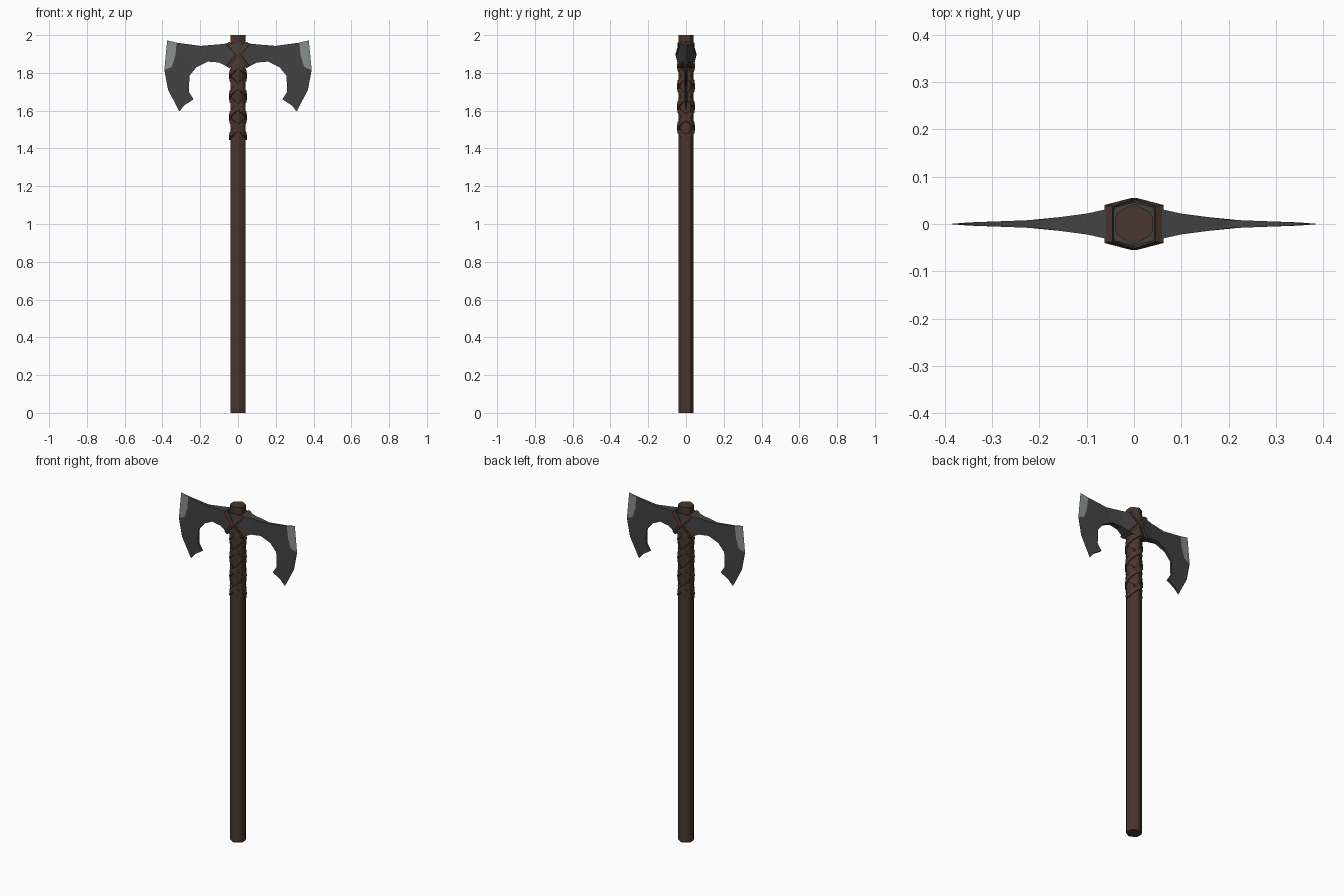
import bpy, bmesh, math
from mathutils import Vector

if "Cube" in bpy.data.objects:
    bpy.data.objects.remove(bpy.data.objects["Cube"])


def material(name, rgb):
    m = bpy.data.materials.new(name)
    m.diffuse_color = (*rgb, 1)
    m.use_nodes = True
    m.node_tree.nodes["Principled BSDF"].inputs["Base Color"].default_value = m.diffuse_color
    return m


WOOD = material("dark wood", (0.066, 0.037, 0.028))
LEATHER = material("brown leather", (0.074, 0.038, 0.026))
IRON = material("dark iron", (0.055, 0.055, 0.055))
STEEL = material("sharpened steel", (0.25, 0.28, 0.26))


def make_object(name, bm, *mats):
    bmesh.ops.recalc_face_normals(bm, faces=bm.faces)
    me = bpy.data.meshes.new(name)
    bm.to_mesh(me)
    bm.free()
    for m in mats:
        me.materials.append(m)
    ob = bpy.data.objects.new(name, me)
    bpy.context.collection.objects.link(ob)
    return ob


def ribbon(bm, pts, normals, width, thick, closed=False):
    """Sweep a flat rectangular strap along a path."""
    n = len(pts)
    rings = []
    for i, (p, nr) in enumerate(zip(pts, normals)):
        a = pts[(i - 1) % n] if closed else pts[max(i - 1, 0)]
        b = pts[(i + 1) % n] if closed else pts[min(i + 1, n - 1)]
        side = (b - a).cross(nr).normalized() * width / 2
        out = nr.normalized() * thick / 2
        rings.append([bm.verts.new(p + side * s + out * o)
                      for s, o in ((-1, -1), (1, -1), (1, 1), (-1, 1))])
    for i in range(n if closed else n - 1):
        r, q = rings[i], rings[(i + 1) % n]
        for k in range(4):
            bm.faces.new((r[k], r[(k + 1) % 4], q[(k + 1) % 4], q[k]))
    if not closed:
        bm.faces.new(rings[0])
        bm.faces.new(rings[-1])


# Six-sided shaft with softened corners
bm = bmesh.new()
bmesh.ops.create_cone(bm, cap_ends=True, segments=6, radius1=0.044, radius2=0.044, depth=2)
upright = [e for e in bm.edges if abs(e.verts[0].co.z - e.verts[1].co.z) > 1]
bmesh.ops.bevel(bm, geom=upright, offset=0.006, segments=1, affect='EDGES')
xmax = max(v.co.x for v in bm.verts)
ymax = max(v.co.y for v in bm.verts)
for v in bm.verts:
    v.co.x *= 0.039 / xmax
    v.co.y *= 0.041 / ymax
    v.co.z += 1
make_object("shaft", bm, WOOD)

# Double blade: half profile as (x, z) points, thickness falls off with x
P = [(0, 1.96), (.05, 1.957), (.1, 1.951), (.2, 1.943), (.325, 1.96), (.375, 1.972),
     (.39, 1.815), (.37, 1.71), (.31, 1.595), (.285, 1.628), (.235, 1.66), (.26, 1.70),
     (.257, 1.785), (.22, 1.83), (.16, 1.86), (.1, 1.855), (.05, 1.83), (0, 1.83),
     (.332, 1.89), (.35, 1.832)]
FACES = [(0, 1, 16, 17), (1, 2, 15, 16), (2, 3, 14, 15), (3, 4, 13, 14), (4, 18, 12, 13),
         (18, 19, 11, 12), (19, 6, 7, 11), (7, 8, 9, 11), (9, 10, 11), (4, 5, 6, 19, 18)]
THICK = [(0, .046), (.05, .033), (.1, .022), (.2, .009), (.325, .004), (.4, .002)]


def half_thickness(i):
    if i in (5, 6, 7, 8):          # sharp cutting edge
        return 0
    x = P[i][0]
    for (a, ta), (b, tb) in zip(THICK, THICK[1:]):
        if x <= b:
            return ta + (tb - ta) * (x - a) / (b - a)


bm = bmesh.new()
sides = [[bm.verts.new((x, s * half_thickness(i), z)) for i, (x, z) in enumerate(P)]
         for s in (-1, 1)]
for f in FACES:
    for vs in sides:
        bm.faces.new([vs[i] for i in f]).material_index = int(f == FACES[-1])
for i in range(17):                # rim between the two cheeks
    if not 5 <= i < 8:
        bm.faces.new((sides[0][i], sides[0][i + 1], sides[1][i + 1], sides[1][i]))
bmesh.ops.remove_doubles(bm, verts=bm.verts, dist=1e-5)
blade = make_object("double_blade", bm, IRON, STEEL)
blade.modifiers.new("mirror", 'MIRROR').use_axis[0] = True

# Crossed spiral bindings below the head
bm = bmesh.new()
Z0, PITCH = 1.455, 0.22
for hand in (-1, 1):
    for start in (0, math.pi):
        pts, nrm = [], []
        for i in range(22):
            a = i * math.pi / 6
            d = Vector((math.cos(start + hand * a), math.sin(start + hand * a), 0))
            pts.append(d * (0.042 + 0.001 * hand) + Vector((0, 0, Z0 + PITCH * a / math.tau)))
            nrm.append(d)
        ribbon(bm, pts, nrm, 0.028, 0.008)
make_object("grip_binding", bm, LEATHER)

# Crossed straps lashing the head to the shaft
bm = bmesh.new()
for s in (-1, 1):
    loop = [(-.053, -.035, 1.832), (0, -.050, 1.897), (.053, -.035, 1.957),
            (.053, .035, 1.957), (0, .050, 1.897), (-.053, .035, 1.832)]
    norm = [(-.2, -1, -.6), (0, -1, 0), (.2, -1, .6), (.2, 1, .6), (0, 1, 0), (-.2, 1, -.6)]
    ribbon(bm, [Vector((x * s, y, z)) for x, y, z in loop],
           [Vector((x * s, y, z)) for x, y, z in norm], 0.02, 0.009, closed=True)
make_object("head_straps", bm, LEATHER)
